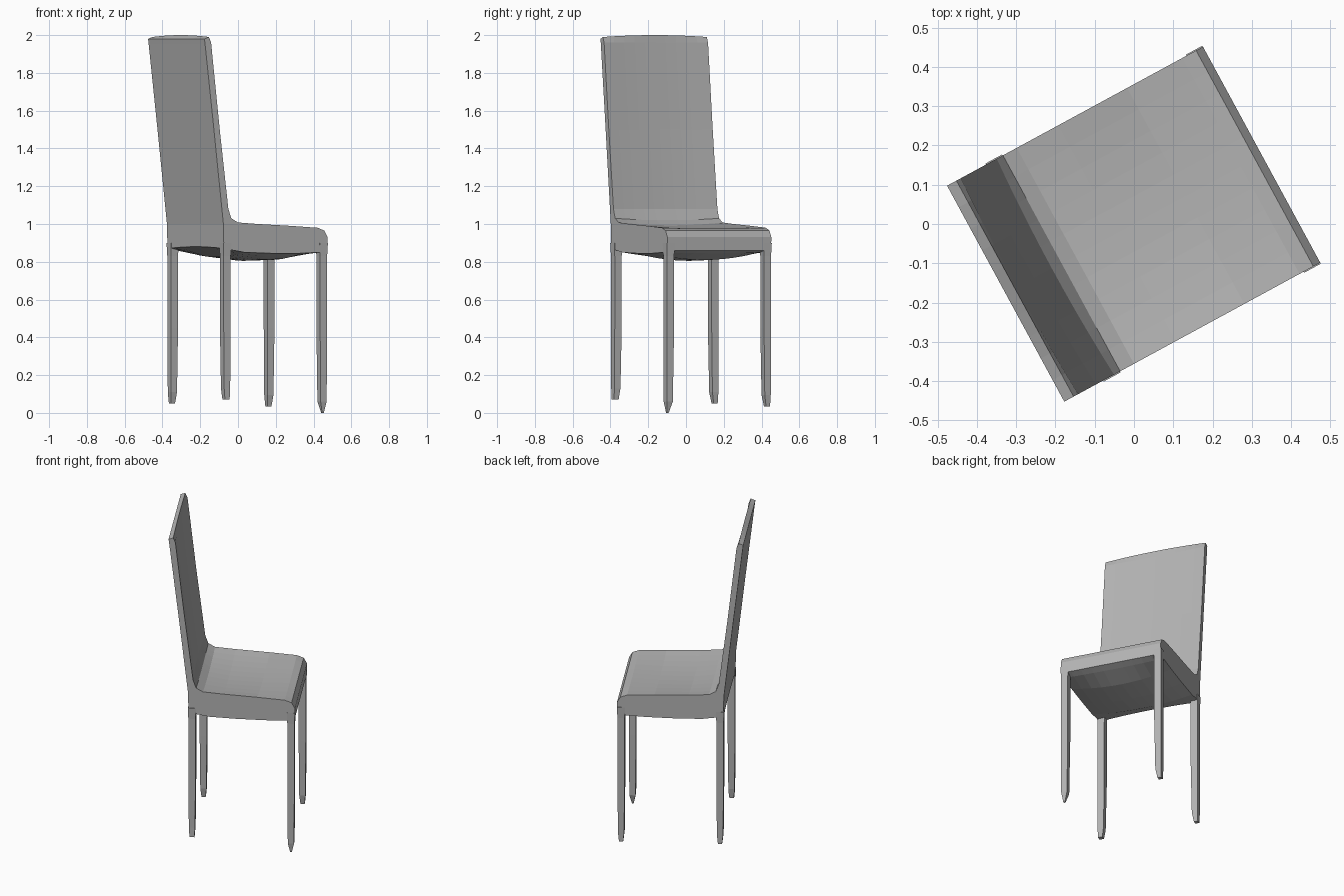
import bpy, bmesh, math
from mathutils import Matrix

cube = bpy.data.objects.get("Cube")
if cube:
    bpy.data.objects.remove(cube)

TURN = Matrix.Rotation(math.radians(28.5), 4, 'Z')   # chair stands turned on the floor
HALF = 0.313                                         # half width

grey = bpy.data.materials.new("warm_grey")
grey.use_nodes = True
COLOUR = (0.45, 0.45, 0.45, 1)
grey.diffuse_color = COLOUR
grey.node_tree.nodes["Principled BSDF"].inputs["Base Color"].default_value = COLOUR


def loft(name, rings):
    """Skin a list of closed rings and cap both ends."""
    bm = bmesh.new()
    loops = [[bm.verts.new(p) for p in ring] for ring in rings]
    n = len(loops[0])
    for a, b in zip(loops, loops[1:]):
        for i in range(n):
            j = (i + 1) % n
            bm.faces.new((a[i], a[j], b[j], b[i]))
    bm.faces.new(loops[0])
    bm.faces.new(loops[-1])
    bmesh.ops.recalc_face_normals(bm, faces=bm.faces)
    bm.transform(TURN)
    mesh = bpy.data.meshes.new(name)
    bm.to_mesh(mesh)
    bm.free()
    mesh.materials.append(grey)
    obj = bpy.data.objects.new(name, mesh)
    bpy.context.collection.objects.link(obj)
    return obj


# Side profile: depth, height, then how far the middle of the width shifts
PROFILE = [
    (-0.255, 0.87, 0, 0.01), (-0.258, 1.0, 0, 0), (-0.315, 1.5, 0, 0),
    (-0.368, 1.95, 0, 0), (-0.372, 1.98, 0, 0), (-0.345, 1.99, 0, 0.01),
    (-0.332, 1.96, -0.008, 0), (-0.28, 1.5, -0.01, 0), (-0.228, 1.08, -0.01, 0),
    (-0.21, 1.03, 0, -0.01), (-0.17, 1.008, 0, -0.015), (-0.05, 1.0, 0, -0.025),
    (0.15, 0.99, 0, -0.02), (0.31, 0.98, 0, -0.005), (0.35, 0.965, 0, 0),
    (0.37, 0.93, 0, 0), (0.368, 0.86, 0, 0), (0.325, 0.85, 0, -0.005),
    (0.2, 0.845, 0, -0.035), (0.03, 0.845, 0, -0.04), (-0.13, 0.85, 0, -0.025),
]


def section(v):
    """Profile at width position v, sagging towards the middle."""
    sag = 1 - (v / HALF) ** 2
    return [(u + du * sag, v, z + dz * sag) for u, z, du, dz in PROFILE]


loft("seat_and_back", [section(HALF * k / 5) for k in range(-5, 6)])


# Slim square legs with a splayed top and a sharpened foot
def leg(name, u, side, foot, tip):
    rings = []
    for z, half, shift in ((0.9, 0.024, 0), (0.83, 0.021, 0), (0.45, 0.021, 0),
                           (foot + 0.06, 0.018, 0.003), (foot, tip, 0.008)):
        v = side * (HALF - 0.021 + shift)
        rings.append([(u + a * half, v + b * half, z)
                      for a, b in ((-1, -1), (1, -1), (1, 1), (-1, 1))])
    loft(name, rings)


leg("back_left_leg", -0.235, 1, 0.05, 0.012)
leg("back_right_leg", -0.235, -1, 0.07, 0.014)
leg("front_left_leg", 0.346, 1, 0.035, 0.012)
leg("front_right_leg", 0.346, -1, 0.0, 0.005)
